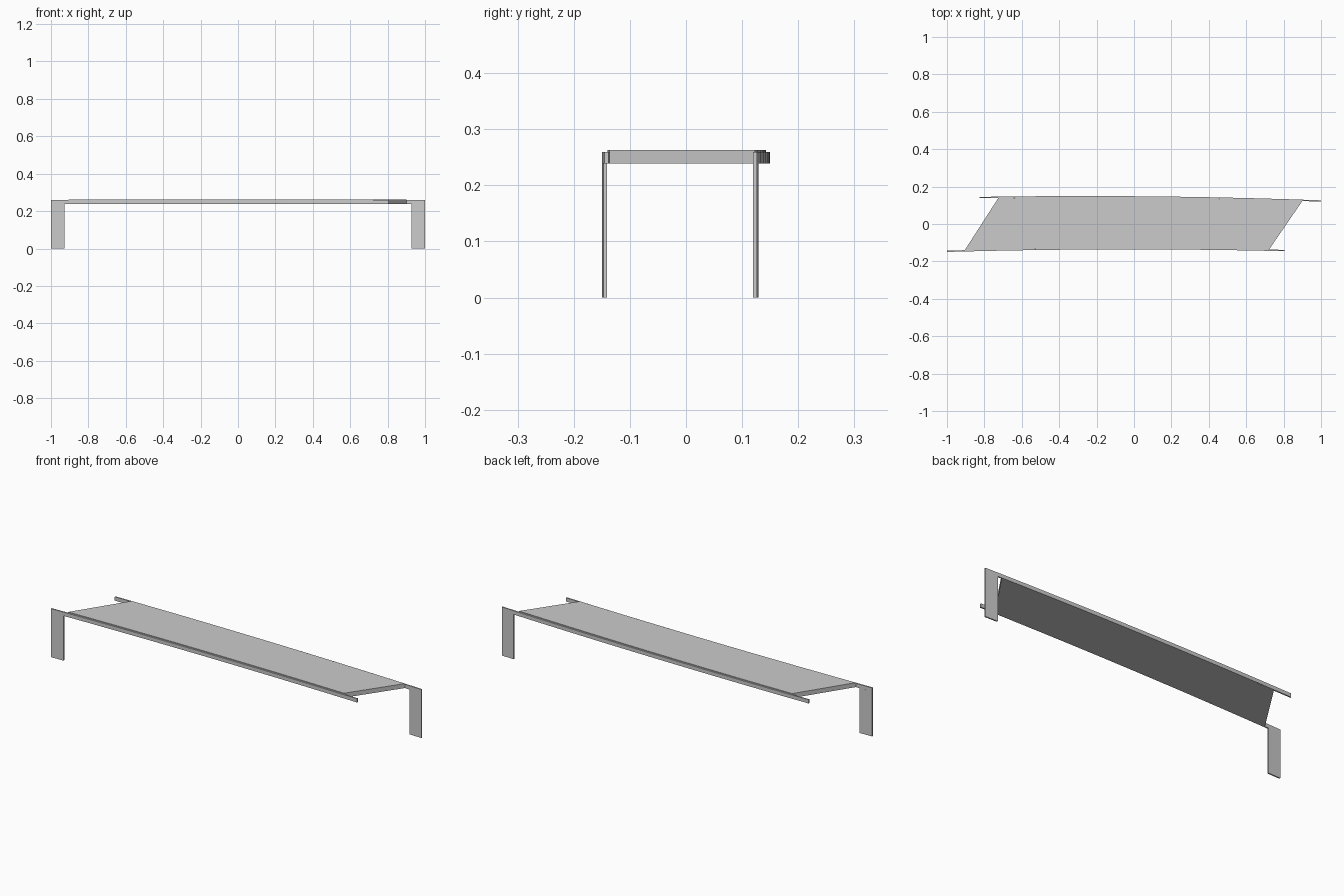
import bpy, bmesh

if "Cube" in bpy.data.objects:
    bpy.data.objects.remove(bpy.data.objects["Cube"])


def prism(name, outline, axis_fn):
    """Closed solid from a list of outline points; axis_fn gives the two cap positions."""
    bm = bmesh.new()
    a, b = [], []
    for p in outline:
        lo, hi = axis_fn(p)
        a.append(bm.verts.new(lo))
        b.append(bm.verts.new(hi))
    n = len(outline)
    bm.faces.new(a)
    bm.faces.new(b[::-1])
    for i in range(n):
        j = (i + 1) % n
        bm.faces.new((a[i], b[i], b[j], a[j]))
    bmesh.ops.recalc_face_normals(bm, faces=bm.faces)
    me = bpy.data.meshes.new(name)
    bm.to_mesh(me)
    bm.free()
    ob = bpy.data.objects.new(name, me)
    bpy.context.collection.objects.link(ob)
    return ob


# gentle plan curves followed by the two side beams (centre lines)
def back_y(x):
    return 0.146 - 0.0145 * (x + 0.26) ** 2


def front_y(x):
    return -0.132 - 0.0145 * (x + 0.02) ** 2


def span(a, b, n=10):
    return [a + (b - a) * i / n for i in range(n + 1)]


HALF = 0.0035            # half thickness of the beams and legs
BOTTOM, BEAM_TOP, DECK_TOP = 0.239, 0.259, 0.263


def plan(curve, xs):
    return ([(x, curve(x) - HALF) for x in xs] +
            [(x, curve(x) + HALF) for x in reversed(xs)])


def upright(z0, z1):
    return lambda p: ((p[0], p[1], z0), (p[0], p[1], z1))


# side beams, each with one leg at its outer end
for name, curve, x0, x1, leg in (
        ("front", front_y, -1.0, 0.805, (-1.0, -0.928)),
        ("back", back_y, -0.825, 1.0, (0.928, 1.0))):
    prism(name + "_beam", plan(curve, span(x0, x1)), upright(BOTTOM, BEAM_TOP))
    prism(name + "_leg", plan(curve, span(*leg, 1)), upright(0.0, BOTTOM))

# skewed deck filling the space between the beams
deck = ([(x, front_y(x) + HALF) for x in span(-0.905, 0.722)] +
        [(x, back_y(x) - HALF) for x in reversed(span(-0.725, 0.9))])
prism("deck", deck, upright(BOTTOM, DECK_TOP))
